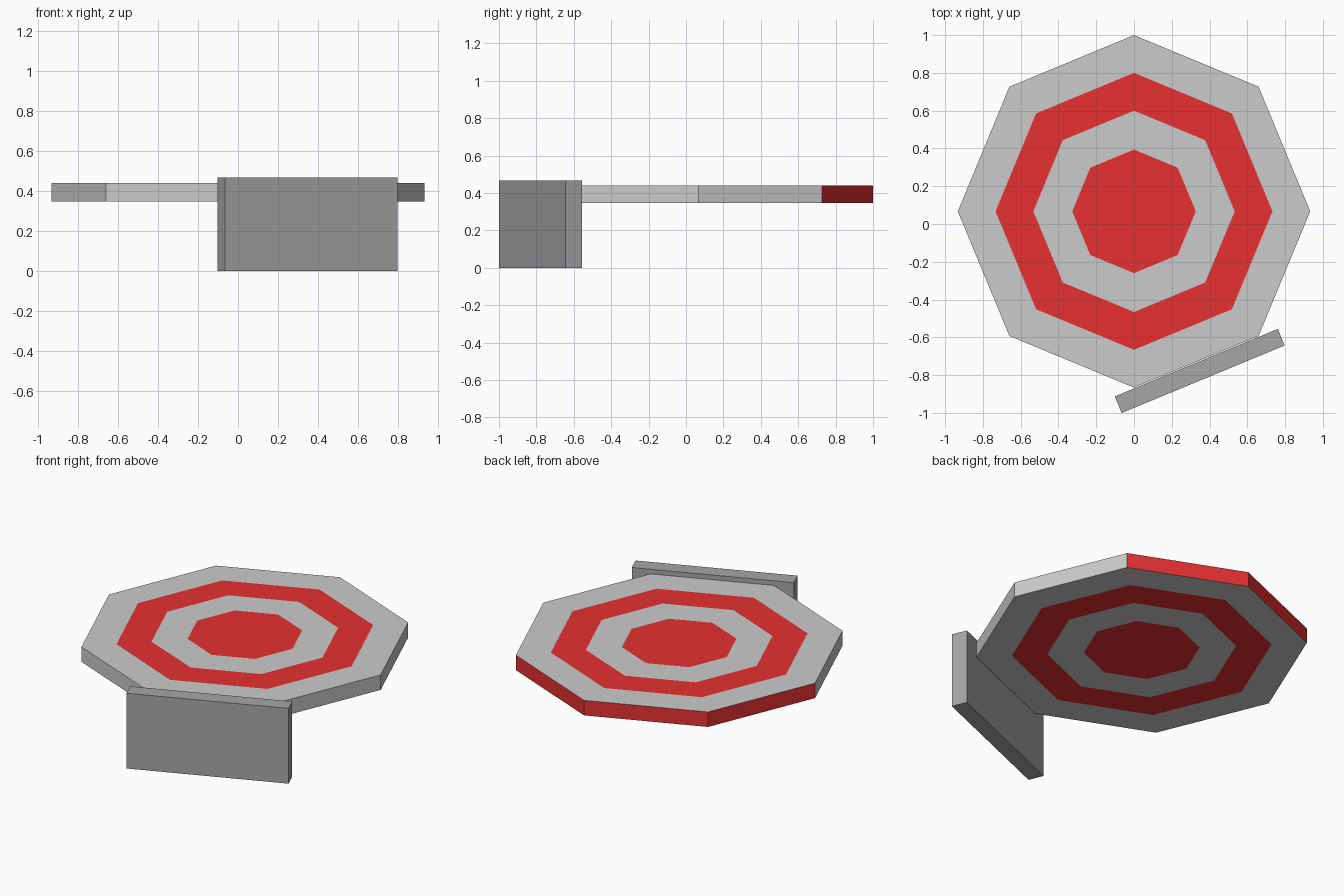
import bpy, bmesh
from math import cos, sin, radians
from mathutils import Matrix

if "Cube" in bpy.data.objects:
    bpy.data.objects.remove(bpy.data.objects["Cube"])

CENTRE_Y = 0.067
BOTTOM, TOP = 0.347, 0.44
RADII = [0.933, 0.733, 0.533, 0.327]


def material(name, rgb):
    mat = bpy.data.materials.new(name)
    mat.diffuse_color = (*rgb, 1)
    mat.use_nodes = True
    mat.node_tree.nodes["Principled BSDF"].inputs["Base Color"].default_value = mat.diffuse_color
    return mat


def add_object(name, bm, mats):
    bmesh.ops.recalc_face_normals(bm, faces=bm.faces[:])
    mesh = bpy.data.meshes.new(name)
    bm.to_mesh(mesh)
    bm.free()
    for mat in mats:
        mesh.materials.append(mat)
    obj = bpy.data.objects.new(name, mesh)
    bpy.context.collection.objects.link(obj)
    return obj


light_grey = material("light_grey", (0.8, 0.8, 0.8))
red = material("red", (0.8, 0.03, 0.03))
dark_grey = material("dark_grey", (0.38, 0.38, 0.38))

# Octagonal board with alternating grey and red bands on both faces
bm = bmesh.new()


def octagon(radius, z):
    return [bm.verts.new((radius * cos(radians(45 * k)),
                          CENTRE_Y + radius * sin(radians(45 * k)), z))
            for k in range(8)]


def bridge(a, b, reds):
    for k in range(8):
        n = (k + 1) % 8
        bm.faces.new((a[k], a[n], b[n], b[k])).material_index = int(k in reds)


outlines = []
for z in (BOTTOM, TOP):
    loops = [octagon(r, z) for r in RADII]
    for i in range(3):
        bridge(loops[i], loops[i + 1], range(8) if i % 2 else ())
    bm.faces.new(loops[-1]).material_index = 1
    outlines.append(loops[0])

# Rim: the three back-left sides are red
bridge(outlines[0], outlines[1], (1, 2, 3))
add_object("target_board", bm, [light_grey, red])

# Upright slab against the front-right side of the board
bm = bmesh.new()
bmesh.ops.create_cube(bm, size=1)
bmesh.ops.transform(bm, verts=bm.verts[:],
                    matrix=Matrix.Diagonal((0.934, 0.095, 0.467, 1)))
slab = add_object("support_slab", bm, [dark_grey])
slab.location = (0.348, -0.778, 0.2335)
slab.rotation_euler.z = radians(22.5)
